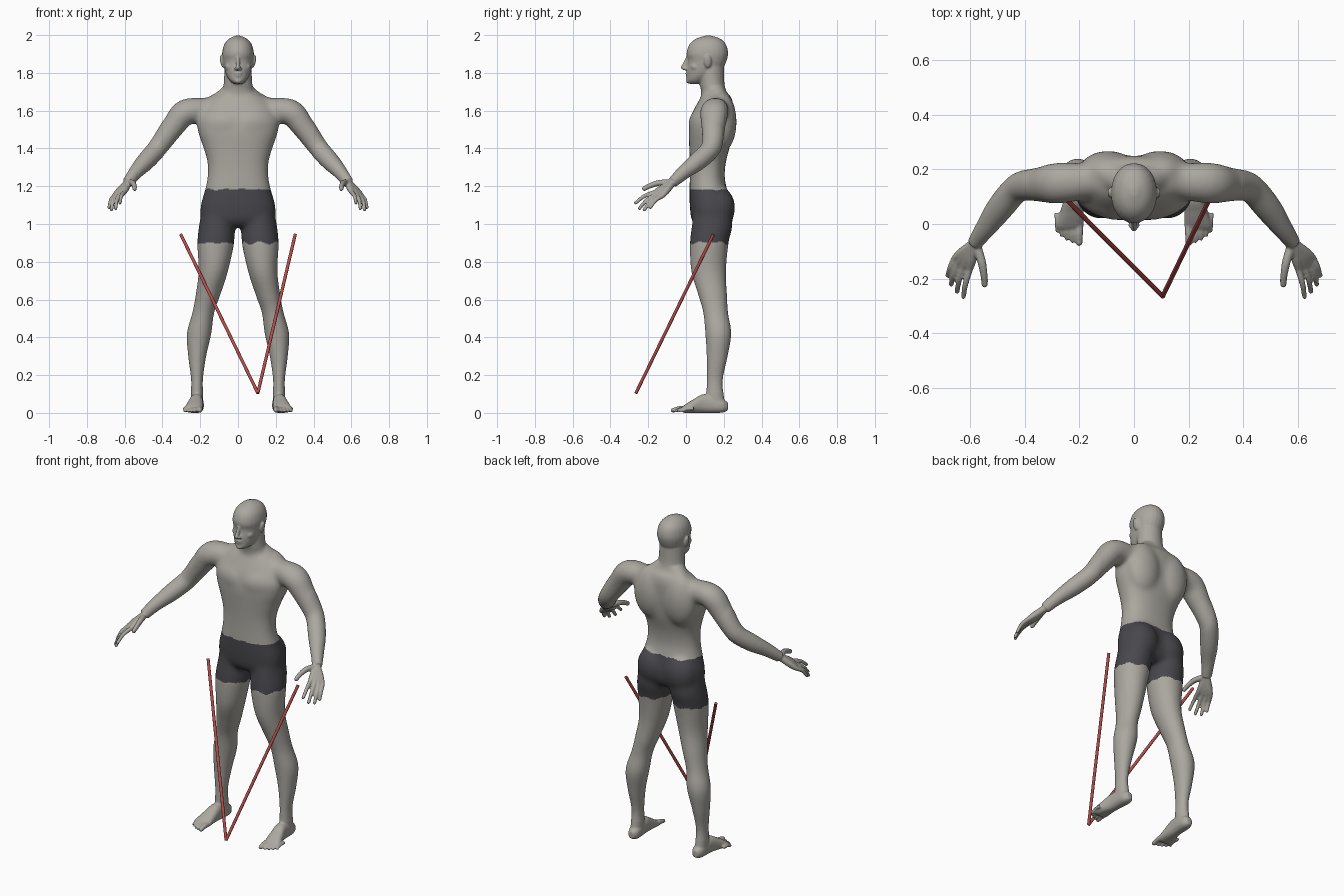
import bpy, bmesh, math
from mathutils import Vector, Matrix

if "Cube" in bpy.data.objects:
    bpy.data.objects.remove(bpy.data.objects["Cube"])


def material(name, r, g, b):
    m = bpy.data.materials.new(name)
    m.use_nodes = True
    m.diffuse_color = (r, g, b, 1)
    bsdf = m.node_tree.nodes["Principled BSDF"]
    bsdf.inputs["Base Color"].default_value = (r, g, b, 1)
    bsdf.inputs["Roughness"].default_value = 0.7
    return m


skin = material("grey skin", 0.41, 0.39, 0.355)
cloth = material("dark shorts", 0.065, 0.063, 0.073)
red = material("red rod", 0.45, 0.075, 0.07)


def spline(rows, steps=5):
    """Smooth interpolation through rows of numbers."""
    out = []
    for i in range(len(rows) - 1):
        p = [rows[max(i - 1, 0)], rows[i], rows[i + 1], rows[min(i + 2, len(rows) - 1)]]
        for s in range(steps):
            t = s / steps
            out.append([0.5 * (2 * b + (c - a) * t + (2 * a - 5 * b + 4 * c - d) * t * t
                               + (3 * b - a - 3 * c + d) * t ** 3) for a, b, c, d in zip(*p)])
    return out + [list(rows[-1])]


def loft(bm, rows, axis=None, side=(1, 0, 0), power=1.0, sides=24):
    """Closed tube through rows of x, y, z, half width, half depth."""
    rows = spline(rows)
    rings = []
    for i, (x, y, z, a, b) in enumerate(rows):
        before, after = rows[max(i - 1, 0)], rows[min(i + 1, len(rows) - 1)]
        along = Vector(axis) if axis else (Vector(after[:3]) - Vector(before[:3])).normalized()
        u = Vector(side)
        u = (u - along * u.dot(along)).normalized()
        v = along.cross(u)
        ring = []
        for k in range(sides):
            c, s = math.cos(math.tau * k / sides), math.sin(math.tau * k / sides)
            c, s = math.copysign(abs(c) ** power, c), math.copysign(abs(s) ** power, s)
            ring.append(bm.verts.new(Vector((x, y, z)) + u * a * c + v * b * s))
        rings.append(ring)
    for r, q in zip(rings, rings[1:]):
        for k in range(sides):
            bm.faces.new((r[k], r[k - 1], q[k - 1], q[k]))
    bm.faces.new(rings[0])
    bm.faces.new(rings[-1][::-1])


def blob(bm, centre, radii, turn=0, axis="Y"):
    m = (Matrix.Translation(centre) @ Matrix.Rotation(math.radians(turn), 4, axis)
         @ Matrix.Diagonal((*radii, 1)))
    bmesh.ops.create_uvsphere(bm, u_segments=24, v_segments=16, radius=1, matrix=m)


def digit(bm, points, r):
    n = len(points) - 1
    loft(bm, [(*p, r * (1 - 0.25 * i / n), r * (1 - 0.25 * i / n)) for i, p in enumerate(points)], sides=12)
    blob(bm, points[-1], [r * 0.78] * 3)


UP = (0, 0, 1)
bm = bmesh.new()

# Left arm, shoulder to wrist
loft(bm, [(.12, .16, 1.60, .06, .06), (.27, .15, 1.595, .077, .07), (.34, .145, 1.52, .066, .063),
          (.405, .14, 1.43, .056, .055), (.44, .12, 1.385, .052, .052), (.49, .06, 1.33, .05, .049),
          (.54, -.01, 1.275, .039, .038), (.583, -.07, 1.22, .027, .03)], side=(0, 1, 0.3))
# Left palm, thumb and fingers
wrist = Vector((.583, -.07, 1.22))
knuckles = [(.602, -.165, 1.168), (.626, -.158, 1.156), (.645, -.145, 1.148), (.657, -.125, 1.148)]
tips = [(.625, -.266, 1.112), (.648, -.246, 1.083), (.67, -.221, 1.075), (.682, -.188, 1.088)]
for k, t in zip(knuckles, tips):
    k, t = Vector(k), Vector(t)
    loft(bm, [(*wrist, .019, .019), (*wrist.lerp(k, .6), .019, .019), (*k, .013, .013)], sides=12)
    digit(bm, [k, k.lerp(t, .5) + Vector((.004, -.004, .008)), t], .0125)
digit(bm, [(.575, -.085, 1.218), (.558, -.14, 1.218), (.549, -.185, 1.205), (.546, -.22, 1.188)], .0175)

# Left leg
loft(bm, [(.105, .14, 1.06, .09, .10), (.112, .137, .98, .097, .109), (.118, .123, .9, .098, .103),
          (.131, .12, .75, .078, .092), (.16, .142, .62, .065, .076), (.184, .157, .53, .058, .066),
          (.206, .171, .42, .065, .069), (.216, .165, .3, .048, .056), (.217, .153, .18, .032, .043),
          (.217, .153, .1, .033, .046), (.217, .16, .03, .033, .052)], axis=UP)
blob(bm, (.183, .12, .56), (.038, .03, .05))
# Left foot and toes
loft(bm, [(.215, .222, .034, .016, .02), (.215, .19, .038, .034, .037), (.22, .1, .05, .036, .05),
          (.228, .04, .036, .044, .036), (.235, -.005, .022, .05, .022), (.236, -.02, .017, .044, .014)],
     axis=(0, 1, 0), power=.85)
for i in range(5):
    x, y = (.201, .226, .246, .265, .282)[i], -.068 + .003 * i + .002 * i * i
    r = .0165 if i == 0 else .01
    digit(bm, [(x, y + .065, .022), (x, y + .03, .021), (x, y, r * .85)], r)

# Muscles of the left half: chest, shoulder blade, trapezius, glute
blob(bm, (.098, .086, 1.53), (.125, .066, .085), 18, "Z")
blob(bm, (.095, .19, 1.54), (.11, .079, .16))
blob(bm, (.1, .165, 1.63), (.13, .07, .056), 8)
blob(bm, (.06, .165, 1.68), (.075, .05, .05), 35)
blob(bm, (.09, .175, 1.085), (.1, .086, .115))
# Left side of the face: ear, brow, eye, cheek, nostril
blob(bm, (.086, .115, 1.86), (.008, .02, .034), 12)
blob(bm, (.034, .03, 1.893), (.03, .016, .01), 32, "Z")
blob(bm, (.033, .031, 1.868), (.015, .012, .009), 25, "Z")
blob(bm, (.044, .054, 1.832), (.024, .03, .024))
blob(bm, (.012, -.004, 1.822), (.009, .012, .008))

# Mirror the half body
copy = bmesh.ops.duplicate(bm, geom=bm.verts[:] + bm.edges[:] + bm.faces[:])["geom"]
for v in copy:
    if isinstance(v, bmesh.types.BMVert):
        v.co.x *= -1

# Torso: height, front, back, half width
torso = [(.985, .06, .2, .10), (1.02, .03, .23, .185), (1.09, .02, .238, .2), (1.18, .018, .218, .176),
         (1.25, .02, .205, .162), (1.33, .02, .212, .163), (1.42, .016, .235, .19), (1.5, .014, .245, .215),
         (1.58, .03, .25, .205), (1.64, .06, .25, .17), (1.685, .085, .235, .12)]
loft(bm, [(0, (f + b) / 2, z, w, (b - f) / 2) for z, f, b, w in torso], axis=UP, power=.85)
# Neck and head
loft(bm, [(0, .16, 1.6, .1, .08), (0, .152, 1.68, .092, .07), (0, .138, 1.74, .076, .066),
          (0, .13, 1.84, .072, .07)], axis=UP)
loft(bm, [(0, .05, 1.742, .022, .035), (0, .058, 1.758, .042, .054), (0, .078, 1.785, .06, .074),
          (0, .098, 1.82, .072, .094), (0, .112, 1.862, .08, .102), (0, .113, 1.905, .084, .11),
          (0, .115, 1.95, .073, .097), (0, .117, 1.98, .048, .066), (0, .118, 1.997, .012, .016)],
     axis=UP, power=.95)
# Nose, lips, chin
loft(bm, [(0, .012, 1.885, .008, .012), (0, -.002, 1.85, .01, .015), (0, -.014, 1.828, .012, .014),
          (0, -.004, 1.814, .009, .01)], axis=UP, sides=12)
blob(bm, (0, .01, 1.797), (.023, .014, .0065))
blob(bm, (0, .012, 1.785), (.02, .014, .007))
blob(bm, (0, .02, 1.757), (.022, .02, .014))
bmesh.ops.recalc_face_normals(bm, faces=bm.faces)

mesh = bpy.data.meshes.new("body")
bm.to_mesh(mesh)
bm.free()
body = bpy.data.objects.new("body", mesh)
bpy.context.collection.objects.link(body)
bpy.context.view_layer.objects.active = body
body.select_set(True)

# Fuse all parts into one skin
fuse = body.modifiers.new("fuse", "REMESH")
fuse.mode = "VOXEL"
fuse.voxel_size = .005
bpy.ops.object.modifier_apply(modifier=fuse.name)
body.data.materials.clear()
body.data.materials.append(skin)
body.data.materials.append(cloth)

# Soften the large forms more than the face, hands and feet
bm = bmesh.new()
bm.from_mesh(body.data)
large = [v for v in bm.verts if abs(v.co.x) < .54 and .11 < v.co.z < 1.73]
trunk = [v for v in large if abs(v.co.x) < .4 and v.co.z > .9]
for verts, count in ((trunk, 50), (large, 14), (bm.verts[:], 2)):
    for _ in range(count):
        bmesh.ops.smooth_vert(bm, verts=verts, factor=.5, use_axis_x=True, use_axis_y=True, use_axis_z=True)
low = min(v.co.z for v in bm.verts)
bmesh.ops.translate(bm, verts=bm.verts, vec=(0, 0, -low))

# Shorts are a band of the skin with slightly wavy hems
for f in bm.faces:
    c = f.calc_center_median()
    wave = .005 * math.sin(c.x * 70) + .003 * math.sin(c.y * 110)
    f.material_index = int(abs(c.x) < .3 and .9 + wave < c.z < 1.183 + wave * .5)
    f.smooth = True
bm.to_mesh(body.data)
bm.free()

# Two red rods meeting at a point in front of the feet
foot = Vector((.105, -.265, .105))
for name, x in (("right_rod", -.303), ("left_rod", .303)):
    top = Vector((x, .145, .945))
    d = top - foot
    bpy.ops.mesh.primitive_cylinder_add(vertices=16, radius=.0085, depth=d.length, location=(top + foot) / 2,
                                        rotation=d.to_track_quat("Z", "Y").to_euler())
    rod = bpy.context.object
    rod.name = name
    rod.data.materials.append(red)
    bpy.ops.object.shade_smooth_by_angle()
